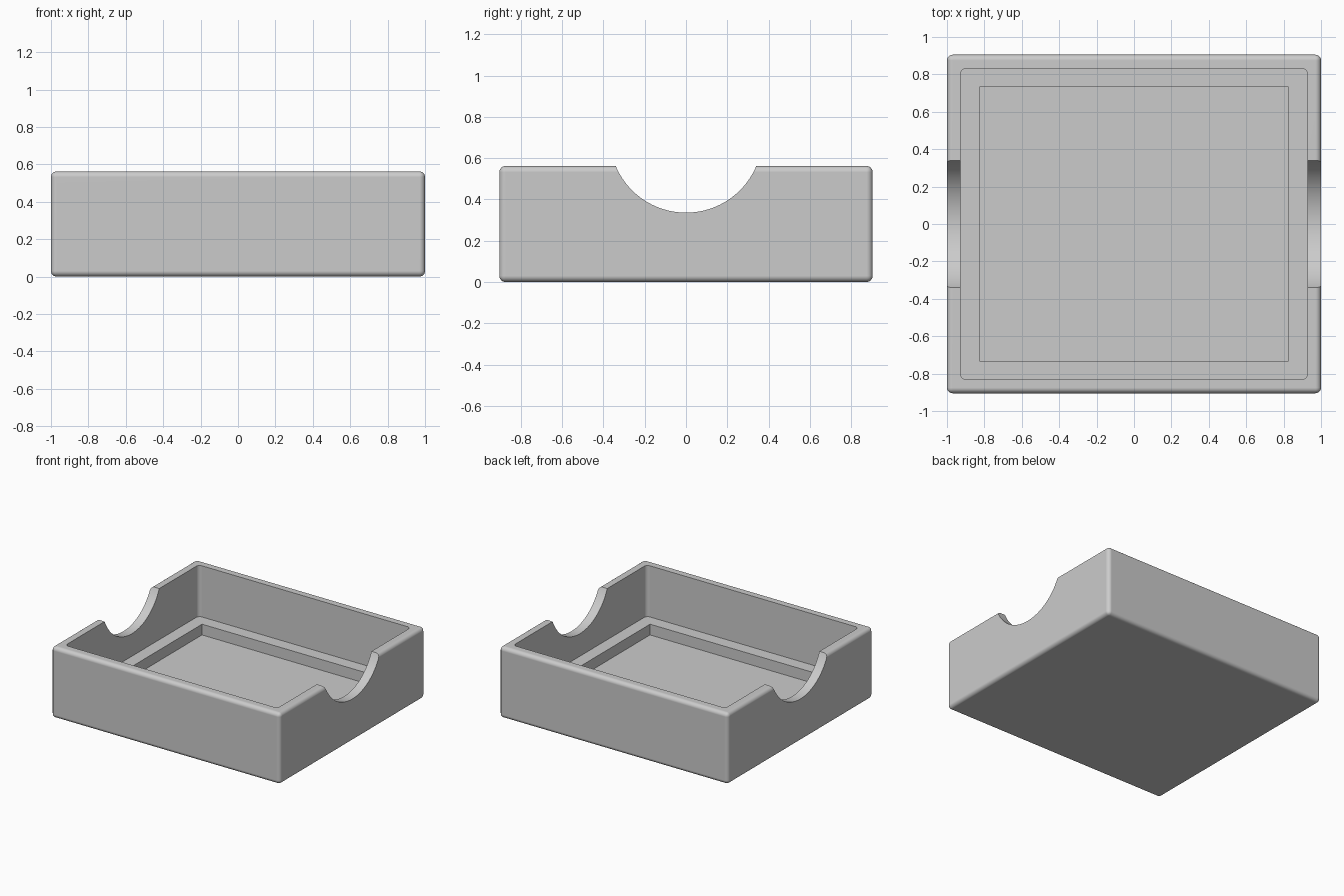
import bpy
import bmesh
import math
from mathutils import Matrix

# Remove the default cube
cube = bpy.data.objects.get("Cube")
if cube:
    bpy.data.objects.remove(cube, do_unlink=True)

HALF_X, HALF_Y, HEIGHT = 1.0, 0.905, 0.562
WALL, LEDGE = 0.073, 0.1
FLOOR_Z, LEDGE_Z = 0.073, 0.158
RADIUS = 0.03


def add_object(name, bm):
    mesh = bpy.data.meshes.new(name)
    bm.to_mesh(mesh)
    bm.free()
    obj = bpy.data.objects.new(name, mesh)
    bpy.context.collection.objects.link(obj)
    return obj


def box(name, hx, hy, z0, z1, rounded="none"):
    """Box with no rounding, rounded upright edges, or all edges rounded."""
    bm = bmesh.new()
    bmesh.ops.create_cube(bm, size=1)
    bmesh.ops.scale(bm, vec=(2 * hx, 2 * hy, z1 - z0), verts=bm.verts)
    bmesh.ops.translate(bm, vec=(0, 0, (z0 + z1) / 2), verts=bm.verts)
    edges = []
    for e in bm.edges:
        upright = abs(e.verts[0].co.z - e.verts[1].co.z) > 0.01
        if rounded == "all" or (rounded == "upright" and upright):
            edges.append(e)
    if edges:
        bmesh.ops.bevel(bm, geom=edges, offset=RADIUS, segments=6,
                        profile=0.5, affect='EDGES')
    return add_object(name, bm)


# Outer body with softened edges
tray = box("tray", HALF_X, HALF_Y, 0, HEIGHT, "all")

# Main cavity and the stepped recess in its floor
inner_x, inner_y = HALF_X - WALL, HALF_Y - WALL
cavity = box("cavity_cutter", inner_x, inner_y, LEDGE_Z, 1, "upright")
recess = box("recess_cutter", inner_x - LEDGE, inner_y - LEDGE, FLOOR_Z, 0.3)

# Round finger notches through both side walls
bm = bmesh.new()
bmesh.ops.create_cone(bm, cap_ends=True, segments=96, radius1=0.37,
                      radius2=0.37, depth=3,
                      matrix=Matrix.Translation((0, 0, 0.706))
                      @ Matrix.Rotation(math.pi / 2, 4, 'Y'))
notch = add_object("notch_cutter", bm)

bpy.ops.object.select_all(action='DESELECT')
bpy.context.view_layer.objects.active = tray
tray.select_set(True)
for cutter in (cavity, recess, notch):
    cutter.hide_render = True
    mod = tray.modifiers.new(cutter.name, 'BOOLEAN')
    mod.operation = 'DIFFERENCE'
    mod.solver = 'EXACT'
    mod.object = cutter
    bpy.ops.object.modifier_apply(modifier=mod.name)
    bpy.data.objects.remove(cutter, do_unlink=True)

# Smooth roundings, crisp rims and flat walls
bpy.ops.object.shade_smooth_by_angle(angle=math.radians(30))
weighted = tray.modifiers.new("flat_walls", 'WEIGHTED_NORMAL')
weighted.keep_sharp = True

# Single grey colour
grey = bpy.data.materials.new("plain_grey")
grey.use_nodes = True
colour = (0.6, 0.6, 0.6, 1)
grey.diffuse_color = colour
grey.node_tree.nodes["Principled BSDF"].inputs["Base Color"].default_value = colour
tray.data.materials.clear()
tray.data.materials.append(grey)
